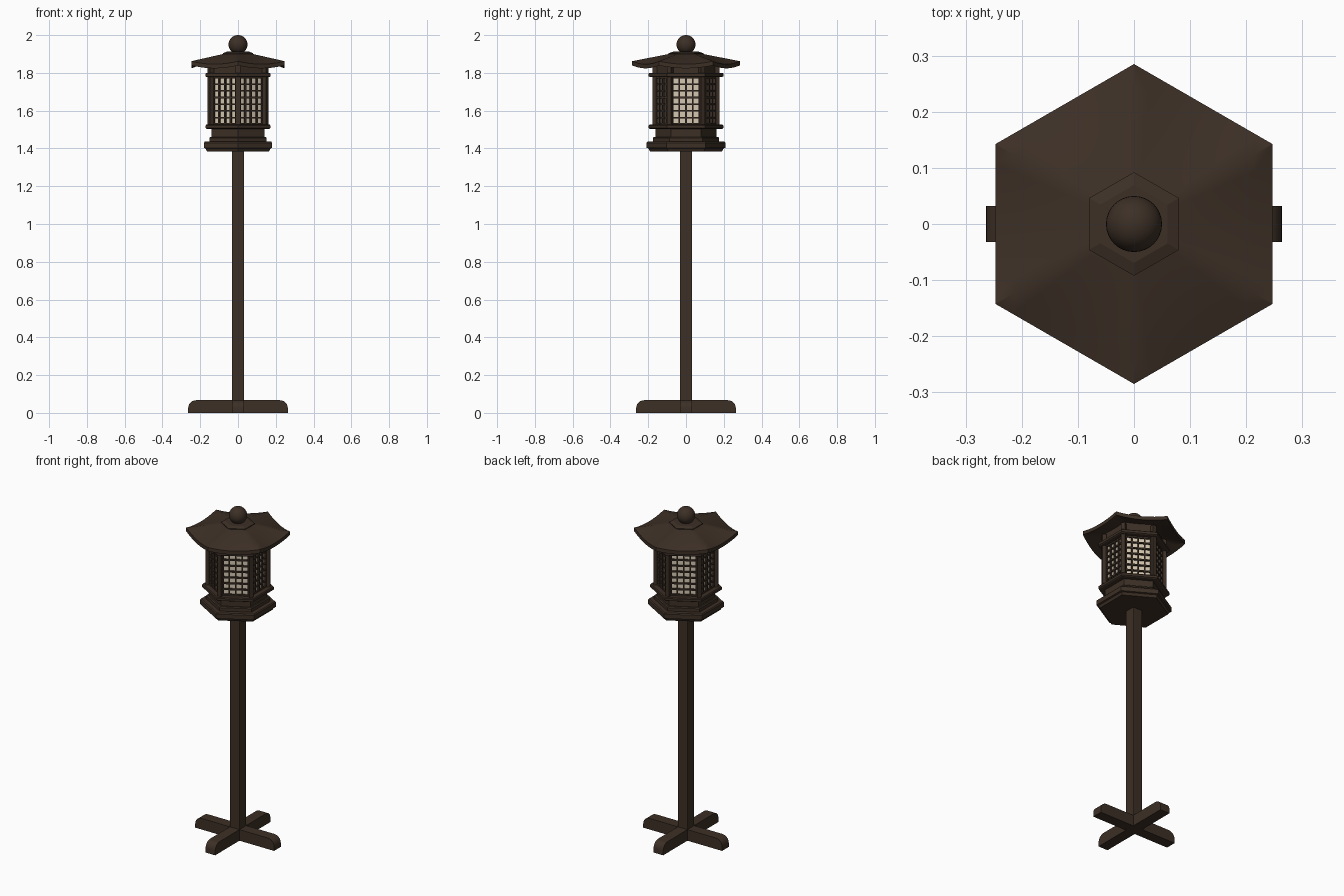
import bpy, bmesh, math
from mathutils import Matrix, Vector

if "Cube" in bpy.data.objects:
    bpy.data.objects.remove(bpy.data.objects["Cube"])

APO = math.cos(math.pi / 6)  # apothem / corner radius of a hexagon


def material(name, rgb):
    m = bpy.data.materials.new(name)
    m.diffuse_color = (*rgb, 1)
    m.use_nodes = True
    m.node_tree.nodes["Principled BSDF"].inputs["Base Color"].default_value = m.diffuse_color
    return m


wood = material("dark wood", (0.046, 0.029, 0.019))
paper_mat = material("cream paper", (0.66, 0.57, 0.44))


def finish(name, bm, mat, smooth=False, bevel=0):
    bmesh.ops.recalc_face_normals(bm, faces=bm.faces)
    me = bpy.data.meshes.new(name)
    bm.to_mesh(me)
    bm.free()
    ob = bpy.data.objects.new(name, me)
    bpy.context.collection.objects.link(ob)
    me.materials.append(mat)
    if bevel:
        b = ob.modifiers.new("bevel", "BEVEL")
        b.width, b.segments = bevel, 2
    if smooth:
        bpy.ops.object.select_all(action='DESELECT')
        ob.select_set(True)
        bpy.context.view_layer.objects.active = ob
        bpy.ops.object.shade_smooth_by_angle(angle=math.radians(35))
    return ob


def loft(bm, rings, cap=True):
    loops = [[bm.verts.new(p) for p in ring] for ring in rings]
    n = len(loops[0])
    for a, b in zip(loops, loops[1:]):
        for i in range(n):
            bm.faces.new((a[i], a[(i + 1) % n], b[(i + 1) % n], b[i]))
    if cap:
        bm.faces.new(loops[0])
        bm.faces.new(loops[-1])


def hexagon(name, profile, mat=wood, cap=True):
    """Hexagonal turning; profile holds (apothem, z) and corners point to +-y."""
    bm = bmesh.new()
    loft(bm, [[(a / APO * math.cos(math.radians(90 + 60 * k)),
                a / APO * math.sin(math.radians(90 + 60 * k)), z)
               for k in range(6)] for a, z in profile], cap)
    return finish(name, bm, mat)


def box(bm, centre, size, rot=0):
    m = (Matrix.Rotation(rot, 4, 'Z') @ Matrix.Translation(centre)
         @ Matrix.Diagonal((*size, 1)))
    bmesh.ops.create_cube(bm, size=1, matrix=m)


# crossed feet with rounded ends
half = [(0.264, 0), (0.264, 0.025)] + [
    (0.222 + 0.042 * math.cos(a), 0.025 + 0.042 * math.sin(a))
    for a in [math.radians(15 * i) for i in range(1, 7)]]
outline = half + [(-x, z) for x, z in reversed(half)]
for name, rot in (("foot_side_to_side", 0), ("foot_front_to_back", math.pi / 2)):
    bm = bmesh.new()
    loft(bm, [[(x, y, z) for x, z in outline] for y in (-0.032, 0.032)])
    bm.transform(Matrix.Rotation(rot, 4, 'Z'))
    finish(name, bm, wood, smooth=True)

# pole
bm = bmesh.new()
box(bm, (0, 0, 0.70), (0.064, 0.064, 1.40))
finish("pole", bm, wood, bevel=0.004)

# stepped lantern base
hexagon("bottom_plate", [(0.165, 1.385), (0.172, 1.40), (0.181, 1.403),
                         (0.181, 1.43), (0.176, 1.436)])
hexagon("base_step", [(0.152, 1.43), (0.152, 1.456), (0.147, 1.461)])
hexagon("base_block", [(0.139, 1.455), (0.139, 1.51)])
hexagon("lower_ring", [(0.166, 1.504), (0.172, 1.508), (0.172, 1.521), (0.168, 1.526)])
hexagon("upper_ring", [(0.166, 1.778), (0.172, 1.782), (0.172, 1.796), (0.168, 1.80)])

# paper shade and recessed frieze
hexagon("paper_shade", [(0.129, 1.52), (0.129, 1.785)], paper_mat)
hexagon("frieze", [(0.134, 1.79), (0.134, 1.865)])

# corner posts
bm = bmesh.new()
for k in range(6):
    box(bm, (0.166, 0, 1.683), (0.024, 0.024, 0.336), math.radians(90 + 60 * k))
finish("corner_posts", bm, wood)

# lattice screens, four columns by seven rows on each face
Z0, Z1, W = 1.528, 1.776, 0.142
bm = bmesh.new()
for k in range(6):
    rot = math.radians(60 * k)
    for i in range(5):
        t = 0.011 if i in (0, 4) else 0.008
        box(bm, (0.137, W * (i / 4 - 0.5), (Z0 + Z1) / 2), (0.012, t, Z1 - Z0), rot)
    for j in range(8):
        t = 0.012 if j in (0, 7) else 0.008
        box(bm, (0.137, 0, Z0 + (Z1 - Z0) * j / 7), (0.010, W, t), rot)
finish("lattice_screens", bm, wood)

# hexagonal roof with upturned corners
SEG = 8


def roof_ring(r, drop=0):
    t = (r - 0.06) / 0.225
    pts = []
    for k in range(6):
        a, b = (Vector((r * math.cos(math.radians(90 + 60 * q)),
                        r * math.sin(math.radians(90 + 60 * q)), 0)) for q in (k, k + 1))
        for i in range(SEG):
            s = i / SEG
            p = a.lerp(b, s)
            sag = 0.016 * t * t * (1 - (2 * s - 1) ** 2)
            p.z = 1.906 - 0.044 * t - sag - drop
            pts.append(p)
    return pts


radii = [0.06 + 0.225 * i / 6 for i in range(7)]
bm = bmesh.new()
loft(bm, [roof_ring(r) for r in radii] + [roof_ring(r, 0.022) for r in reversed(radii)])
finish("roof", bm, wood, smooth=True)

# roof cap and ball finial
hexagon("roof_cap", [(0.08, 1.88), (0.08, 1.904), (0.06, 1.912)])
bm = bmesh.new()
bmesh.ops.create_uvsphere(bm, u_segments=32, v_segments=16, radius=0.05,
                          matrix=Matrix.Translation((0, 0, 1.95)))
finish("ball_finial", bm, wood, smooth=True)
